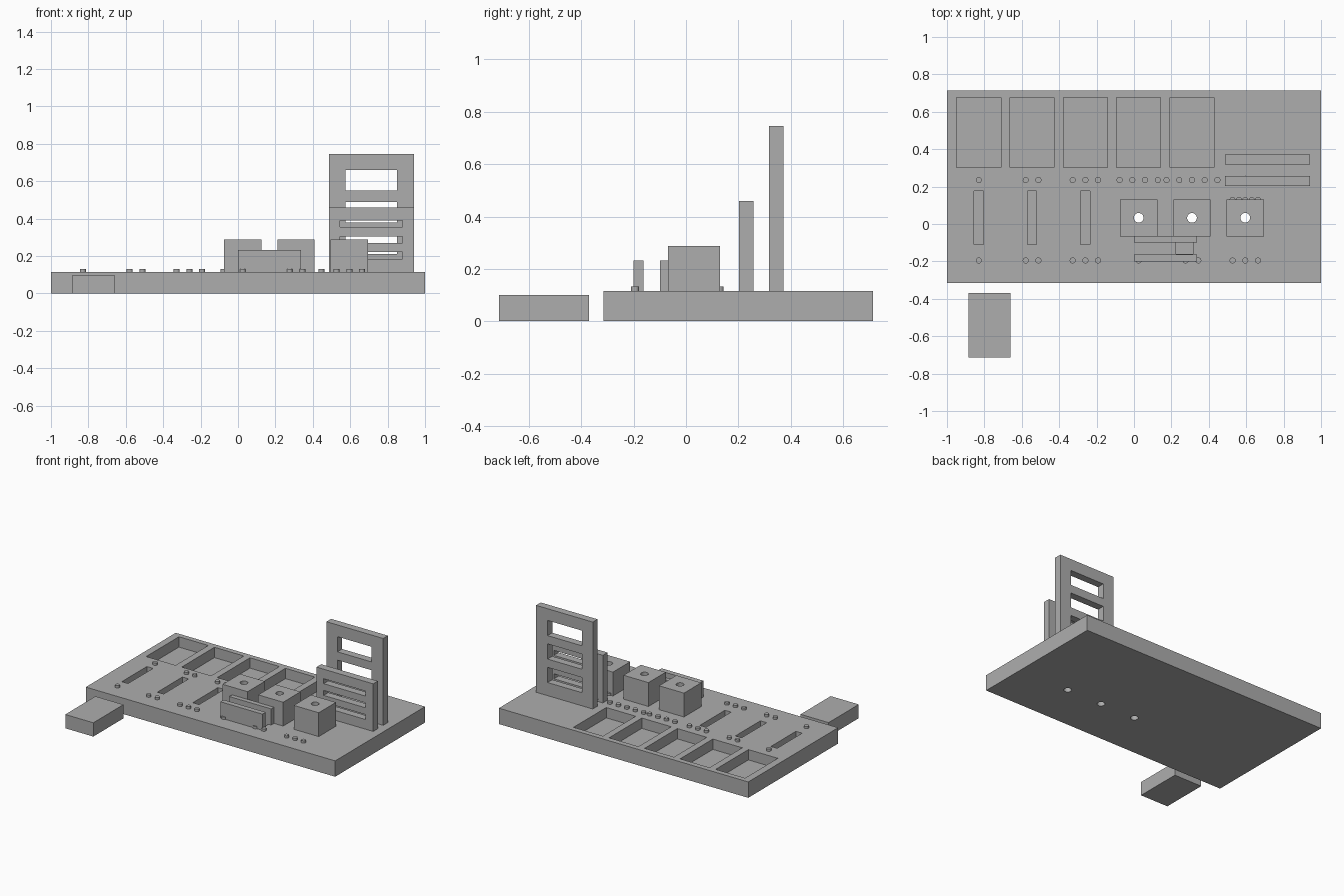
import bpy
import bmesh
from mathutils import Matrix, Vector

cube = bpy.data.objects.get("Cube")
if cube:
    bpy.data.objects.remove(cube, do_unlink=True)

GREY = (0.42, 0.42, 0.42, 1)
grey = bpy.data.materials.new("plain_grey")
grey.use_nodes = True
grey.diffuse_color = GREY
grey.node_tree.nodes["Principled BSDF"].inputs["Base Color"].default_value = GREY


def add_box(bm, x, y, z):
    """Add a box spanning the given (low, high) ranges."""
    spans = (x, y, z)
    centre = Vector([(a + b) / 2 for a, b in spans])
    size = [b - a for a, b in spans]
    bmesh.ops.create_cube(bm, size=1, matrix=Matrix.Translation(centre) @ Matrix.Diagonal((*size, 1)))


def add_rod(bm, x, y, z, radius):
    """Add an upright cylinder between two heights."""
    bmesh.ops.create_cone(bm, cap_ends=True, segments=24, radius1=radius, radius2=radius,
                          depth=z[1] - z[0], matrix=Matrix.Translation((x, y, sum(z) / 2)))


def finish(name, bm):
    mesh = bpy.data.meshes.new(name)
    bm.to_mesh(mesh)
    bm.free()
    mesh.materials.append(grey)
    obj = bpy.data.objects.new(name, mesh)
    bpy.context.collection.objects.link(obj)
    return obj


def box(name, x, y, z):
    bm = bmesh.new()
    add_box(bm, x, y, z)
    return finish(name, bm)


def carve(obj, bm):
    """Cut the shapes held in bm out of the object."""
    cutter = finish(obj.name + "_cutter", bm)
    cutter.hide_render = True
    mod = obj.modifiers.new("carve", "BOOLEAN")
    mod.operation = "DIFFERENCE"
    mod.solver = "EXACT"
    mod.object = cutter
    bpy.context.view_layer.update()
    graph = bpy.context.evaluated_depsgraph_get()
    mesh = bpy.data.meshes.new_from_object(obj.evaluated_get(graph))
    obj.modifiers.clear()
    obj.data = mesh
    bpy.data.objects.remove(cutter, do_unlink=True)


TOP = 0.115
PITCH = 0.285
COLUMNS = [-0.83 + i * PITCH for i in range(6)]
HOLE_Y = 0.033

# Base board with tray pockets, slots and bolt holes
board = box("base_board", (-1, 1), (-0.315, 0.715), (0, TOP))
cuts = bmesh.new()
for x in COLUMNS[:5]:
    add_box(cuts, (x - 0.118, x + 0.118), (0.302, 0.677), (0.04, 0.2))
for x in COLUMNS[:3]:
    add_box(cuts, (x - 0.025, x + 0.025), (-0.11, 0.177), (0.04, 0.2))
add_box(cuts, (0.225, 0.315), (-0.16, -0.097), (0.04, 0.2))
for x in COLUMNS[3:]:
    add_rod(cuts, x, HOLE_Y, (-0.1, 0.3), 0.026)
carve(board, cuts)

# Drilled cubes
for i, x in enumerate(COLUMNS[3:], 1):
    block = box(f"drilled_cube_{i}", (x - 0.1, x + 0.1), (-0.068, 0.13), (TOP, 0.288))
    cuts = bmesh.new()
    add_rod(cuts, x, HOLE_Y, (0, 0.4), 0.026)
    carve(block, cuts)

# Upright frames with stacked windows
tall = box("tall_frame", (0.487, 0.942), (0.318, 0.372), (TOP, 0.745))
cuts = bmesh.new()
for i in range(3):
    add_box(cuts, (0.575, 0.85), (0.2, 0.5), (0.55 - i * 0.17, 0.66 - i * 0.17))
carve(tall, cuts)

short = box("short_frame", (0.487, 0.942), (0.203, 0.257), (TOP, 0.46))
cuts = bmesh.new()
for i in range(3):
    add_box(cuts, (0.545, 0.88), (0.1, 0.4), (0.185 + i * 0.085, 0.221 + i * 0.085))
carve(short, cuts)

# Low rails and the loose block in front
box("low_rail_front", (0, 0.336), (-0.2, -0.162), (TOP, 0.232))
box("low_rail_back", (0, 0.336), (-0.1, -0.065), (TOP, 0.232))
box("loose_block", (-0.885, -0.66), (-0.715, -0.37), (0, 0.1))

# Counting pegs: column, row, count and spacing of each group
groups = [(i, 0.235, i + 1, 0.068) for i in range(5)]
groups += [(i, -0.195, i % 3 + 1, 0.068) for i in range(6)]
groups += [(5, y, 5, 0.034) for y in (0.128, 0.242)]
pegs = bmesh.new()
for column, y, count, gap in groups:
    for k in range(count):
        add_rod(pegs, COLUMNS[column] + (k - (count - 1) / 2) * gap, y, (TOP - 0.01, 0.132), 0.016)
finish("counting_pegs", pegs)
